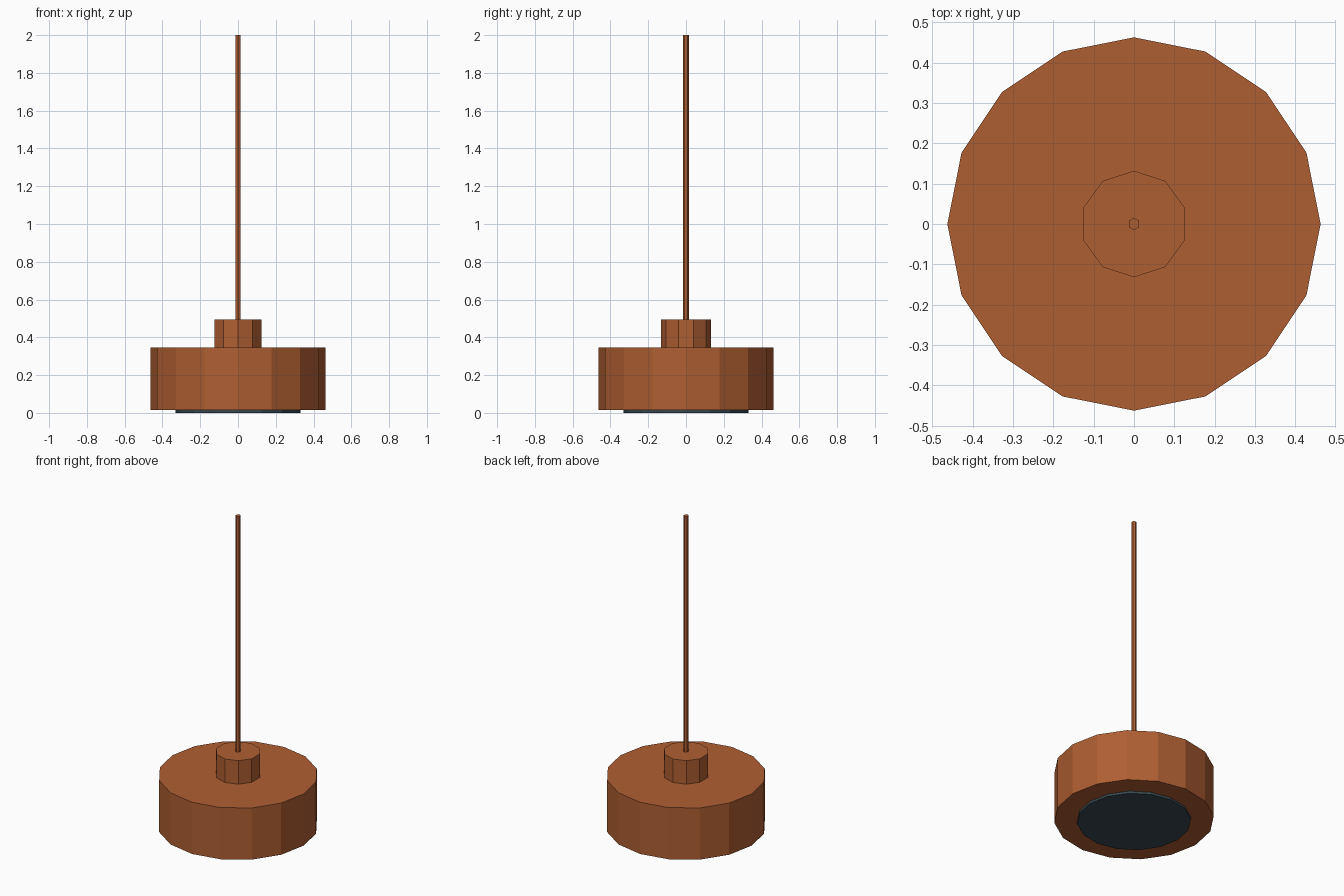
import bpy, bmesh, math

if "Cube" in bpy.data.objects:
    bpy.data.objects.remove(bpy.data.objects["Cube"])


def material(name, rgb):
    m = bpy.data.materials.new(name)
    m.diffuse_color = (*rgb, 1.0)
    m.use_nodes = True
    m.node_tree.nodes["Principled BSDF"].inputs["Base Color"].default_value = m.diffuse_color
    return m


copper = material("copper_brown", (0.43, 0.113, 0.032))
slate = material("dark_slate", (0.038, 0.063, 0.078))


def prism(name, sides, radius, z0, z1, mat):
    """Flat-sided upright prism with one corner pointing to +y."""
    bm = bmesh.new()
    ring = [(radius * math.cos(math.pi / 2 + 2 * math.pi * i / sides),
             radius * math.sin(math.pi / 2 + 2 * math.pi * i / sides))
            for i in range(sides)]
    base = bm.faces.new([bm.verts.new((x, y, z0)) for x, y in ring])
    top = bmesh.ops.extrude_face_region(bm, geom=[base], use_keep_orig=True)
    verts = [g for g in top["geom"] if isinstance(g, bmesh.types.BMVert)]
    bmesh.ops.translate(bm, verts=verts, vec=(0, 0, z1 - z0))
    bmesh.ops.recalc_face_normals(bm, faces=bm.faces)
    mesh = bpy.data.meshes.new(name)
    bm.to_mesh(mesh)
    bm.free()
    mesh.materials.append(mat)
    obj = bpy.data.objects.new(name, mesh)
    bpy.context.collection.objects.link(obj)
    return obj


# Wide drum shade, collar and hanging rod
prism("drum_shade", 16, 0.463, 0.015, 0.345, copper)
prism("collar", 10, 0.132, 0.345, 0.495, copper)
prism("hanging_rod", 6, 0.015, 0.495, 2.0, copper)

# Dark disc set under the drum
prism("lens_disc", 16, 0.33, 0.0, 0.02, slate)
